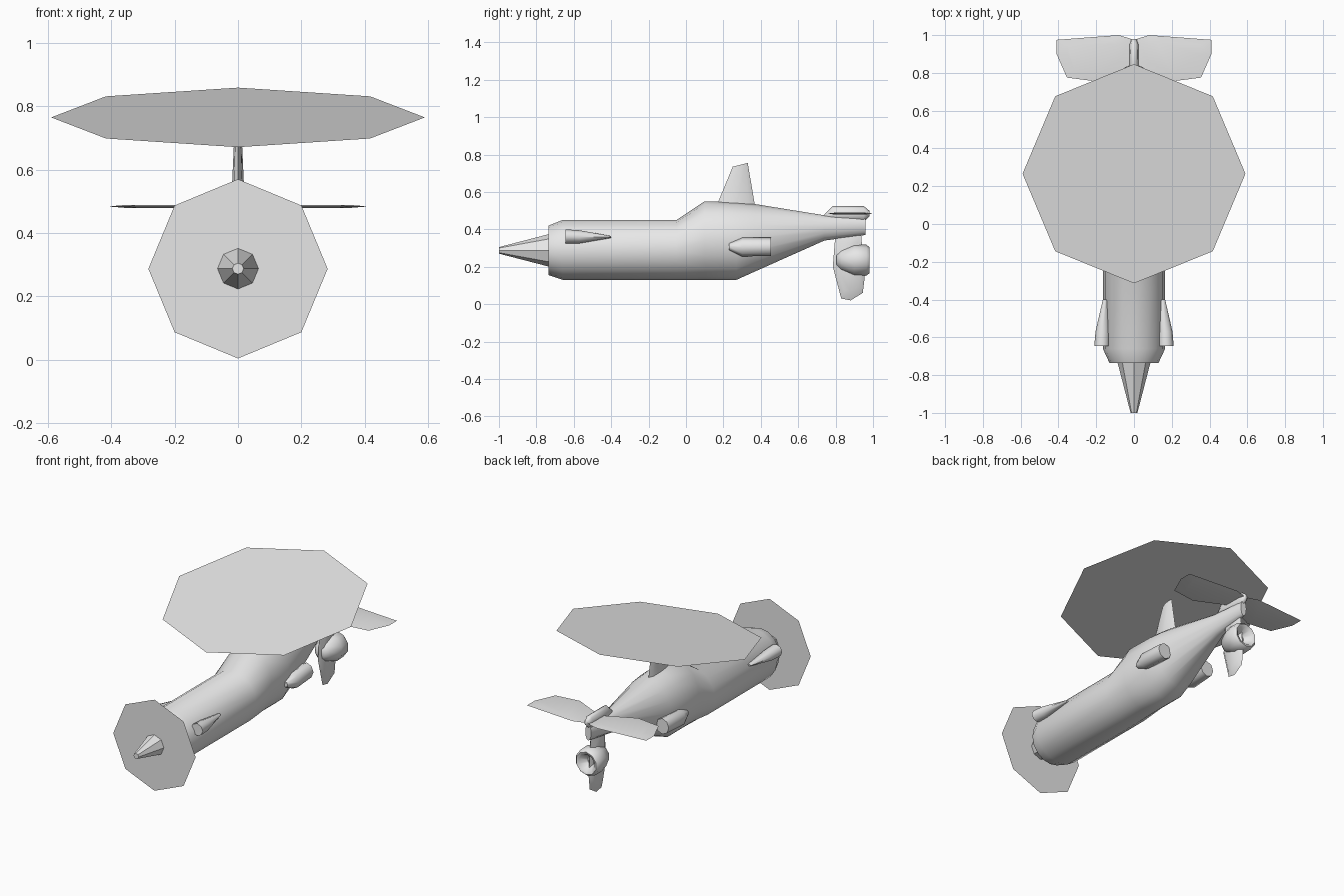
import bpy
import bmesh
import math
from mathutils import Vector

cube = bpy.data.objects.get("Cube")
if cube:
    bpy.data.objects.remove(cube, do_unlink=True)

grey = bpy.data.materials.new("plain_grey")
grey.use_nodes = True
grey.diffuse_color = (0.8, 0.8, 0.8, 1)
grey.node_tree.nodes["Principled BSDF"].inputs["Base Color"].default_value = (0.8, 0.8, 0.8, 1)


def skin(name, rings, angle=40):
    """Join equal rings of points into a capped skin."""
    bm = bmesh.new()
    loops = [[bm.verts.new(p) for p in ring] for ring in rings]
    n = len(loops[0])
    for a, b in zip(loops, loops[1:]):
        for i in range(n):
            j = (i + 1) % n
            bm.faces.new((a[i], a[j], b[j], b[i]))
    bm.faces.new(loops[0])
    if len(loops) > 1:
        bm.faces.new(loops[-1])
        bmesh.ops.recalc_face_normals(bm, faces=bm.faces)
    mesh = bpy.data.meshes.new(name)
    bm.to_mesh(mesh)
    bm.free()
    mesh.materials.append(grey)
    obj = bpy.data.objects.new(name, mesh)
    bpy.context.collection.objects.link(obj)
    bpy.ops.object.select_all(action="DESELECT")
    obj.select_set(True)
    bpy.context.view_layer.objects.active = obj
    bpy.ops.object.shade_smooth_by_angle(angle=math.radians(angle))
    return obj


def oval(y, low, high, half_width, x=0, sides=16):
    """Upright oval ring across the y axis."""
    mid, r = (low + high) / 2, (high - low) / 2
    turns = [math.tau * i / sides for i in range(sides)]
    return [Vector((x + half_width * math.sin(t), y, mid + r * math.cos(t))) for t in turns]


def blade(name, outline, offset, shrink=0.7):
    """Thin plate with sloped edges; offset is half its thickness."""
    offset = Vector(offset)
    mid = sum(outline, Vector()) / len(outline)
    small = [mid + (p - mid) * shrink for p in outline]
    return skin(name, [[p - offset for p in small], outline, [p + offset for p in small]], 50)


# Fuselage: y, bottom, top, half width
fuselage = [(-0.735, 0.155, 0.42, 0.13), (-0.66, 0.13, 0.45, 0.165),
            (-0.05, 0.13, 0.45, 0.165), (0.1, 0.13, 0.55, 0.165),
            (0.27, 0.13, 0.545, 0.165), (0.37, 0.175, 0.535, 0.15),
            (0.74, 0.34, 0.475, 0.055), (0.96, 0.37, 0.47, 0.02)]
skin("fuselage", [oval(*s) for s in fuselage])

# Nose spinner
skin("spinner", [oval(-1, 0.27, 0.305, 0.018, sides=8),
                 oval(-0.73, 0.2, 0.375, 0.088, sides=8)], 20)

# Spinning blades, shown as flat octagons
skin("propeller_disc", [oval(-0.82, 0.004, 0.57, 0.283, sides=8)])
rotor = []
for i in range(8):
    t = math.tau * i / 8
    rotor.append(Vector((0.59 * math.cos(t), 0.266 + 0.58 * math.sin(t), 0.765 + 0.094 * math.sin(t))))
skin("rotor_disc", [rotor])

# Rotor mast
mast = []
for front, back, zf, zb, w in ((0.165, 0.37, 0.53, 0.52, 0.02), (0.25, 0.33, 0.735, 0.755, 0.01)):
    mid, depth = (front + back) / 2, (back - front) / 2
    ring = []
    for i in range(8):
        t = math.tau * i / 8
        s = math.sin(t)
        ring.append(Vector((w * math.cos(t), mid + depth * s, (zf + zb) / 2 + (zb - zf) / 2 * s)))
    mast.append(ring)
skin("rotor_mast", mast, 50)

stabilizer = [(0.02, 0.84), (0.2, 0.755), (0.355, 0.775), (0.41, 0.9),
              (0.41, 0.975), (0.08, 1.0), (0.015, 0.98)]
for side, word in ((1, "left"), (-1, "right")):
    # Front exhaust fairing
    skin(word + "_exhaust", [oval(-0.645, 0.325, 0.40, 0.04, side * 0.17, 8),
                             oval(-0.57, 0.325, 0.395, 0.037, side * 0.167, 8),
                             oval(-0.4, 0.354, 0.364, 0.012, side * 0.153, 8)], 50)
    # Rear side pod
    skin(word + "_pod", [oval(0.23, 0.29, 0.325, 0.015, side * 0.165, 8),
                         oval(0.3, 0.255, 0.355, 0.045, side * 0.165, 8),
                         oval(0.455, 0.258, 0.355, 0.045, side * 0.155, 8)], 50)
    # Tailplane
    blade(word + "_tailplane", [Vector((side * x, y, 0.484)) for x, y in stabilizer], (0, 0, 0.005))

# Small cap over the tail
skin("tail_cap", [oval(0.74, 0.45, 0.48, 0.015, sides=8), oval(0.785, 0.44, 0.525, 0.026, sides=8),
                  oval(0.95, 0.44, 0.525, 0.024, sides=8), oval(0.98, 0.47, 0.50, 0.012, sides=8)], 60)

# Lower fin
fin = [(0.80, 0.39), (0.785, 0.2), (0.83, 0.03), (0.88, 0.02),
       (0.945, 0.06), (0.955, 0.14), (0.935, 0.39)]
blade("lower_fin", [Vector((0, y, z)) for y, z in fin], (0.018, 0, 0))

# Tail nacelle with a hollow back
nacelle = [(0.805, 0.03), (0.83, 0.055), (0.9, 0.085), (0.965, 0.083), (0.98, 0.07), (0.975, 0.055), (0.93, 0.025)]
skin("tail_nacelle", [oval(y, 0.235 - r, 0.235 + r, r, sides=10) for y, r in nacelle], 50)
